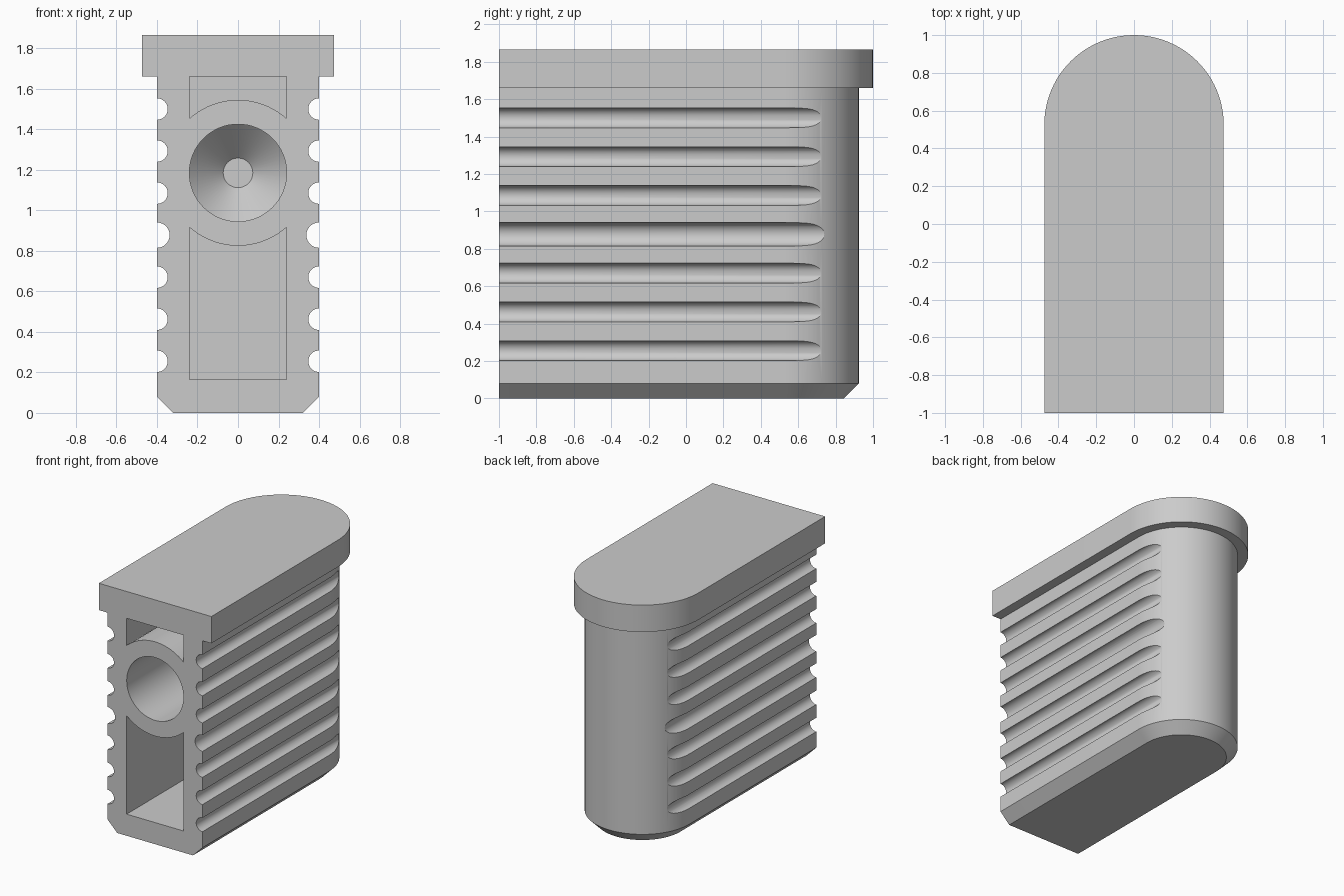
import bpy
import bmesh
from math import sin, cos, pi, sqrt, asin

old = bpy.data.objects.get("Cube")
if old:
    bpy.data.objects.remove(old, do_unlink=True)

grey = bpy.data.materials.new("light grey plastic")
grey.use_nodes = True
colour = (0.6, 0.6, 0.6, 1)
grey.diffuse_color = colour
grey.node_tree.nodes["Principled BSDF"].inputs["Base Color"].default_value = colour

FRONT = -1.0
ARC_Y = 0.525          # centre of the rounded back end
HOLE_Z = 1.185         # height of the screw bore
HOLE_R = 0.24
BOSS_R = 0.36          # wall around the bore


def loft(name, rings):
    """Skin equal-sized closed rings and cap both ends."""
    bm = bmesh.new()
    loops = [[bm.verts.new(p) for p in ring] for ring in rings]
    n = len(loops[0])
    for a, b in zip(loops, loops[1:]):
        for i in range(n):
            j = (i + 1) % n
            bm.faces.new((a[i], a[j], b[j], b[i]))
    bm.faces.new(loops[0])
    bm.faces.new(loops[-1])
    bmesh.ops.recalc_face_normals(bm, faces=bm.faces)
    mesh = bpy.data.meshes.new(name)
    bm.to_mesh(mesh)
    bm.free()
    mesh.materials.append(grey)
    obj = bpy.data.objects.new(name, mesh)
    bpy.context.collection.objects.link(obj)
    return obj


def u_ring(r, z, steps=48):
    """Outline with a flat front and a half-round back."""
    arc = [(r * cos(pi * i / steps), ARC_Y + r * sin(pi * i / steps), z)
           for i in range(steps + 1)]
    return [(r, FRONT, z)] + arc + [(-r, FRONT, z)]


def circle(x, y, z, r, steps):
    return [(x + r * cos(2 * pi * i / steps), y, z + r * sin(2 * pi * i / steps))
            for i in range(steps)]


def pocket(name, z_end, side):
    """Pocket whose inner edge follows the wall around the bore."""
    w = asin(HOLE_R / BOSS_R)
    steps = 20
    angles = [-w + 2 * w * i / steps for i in range(steps + 1)]
    outline = [(BOSS_R * sin(a), HOLE_Z + side * BOSS_R * cos(a)) for a in angles]
    outline += [(HOLE_R, z_end), (-HOLE_R, z_end)]
    return loft(name, [[(x, y, z) for x, z in outline] for y in (FRONT - 0.1, 0.5)])


# Body with chamfered foot and overhanging cap
plug_body = loft("plug_body", [
    u_ring(0.32, 0), u_ring(0.40, 0.08), u_ring(0.40, 1.66),
    u_ring(0.475, 1.66), u_ring(0.475, 1.865)])

# Pockets above and below the bore
cutters = [pocket("upper_pocket", 1.66, 1), pocket("lower_pocket", 0.165, -1)]

# Bore with a conical end
cutters.append(loft("screw_bore", [
    circle(0, y, HOLE_Z, r, 64)
    for y, r in ((FRONT - 0.1, HOLE_R), (0.38, HOLE_R), (0.55, 0.073))]))

# Side grooves, the middle one slightly larger
for side in (-1, 1):
    for i in range(7):
        r = 0.0625 if i == 3 else 0.053
        z = 0.255 + 0.2075 * i
        cutters.append(loft("side_groove", [
            circle(side * 0.40, y, z, r, 32) for y in (FRONT - 0.1, 0.9)]))

bpy.ops.object.select_all(action="DESELECT")
plug_body.select_set(True)
bpy.context.view_layer.objects.active = plug_body
for cutter in cutters:
    cutter.hide_render = True
    mod = plug_body.modifiers.new(cutter.name, "BOOLEAN")
    mod.operation = "DIFFERENCE"
    mod.solver = "EXACT"
    mod.object = cutter
    bpy.ops.object.modifier_apply(modifier=mod.name)
    bpy.data.objects.remove(cutter, do_unlink=True)

bpy.ops.object.shade_smooth_by_angle(angle=pi / 6)
